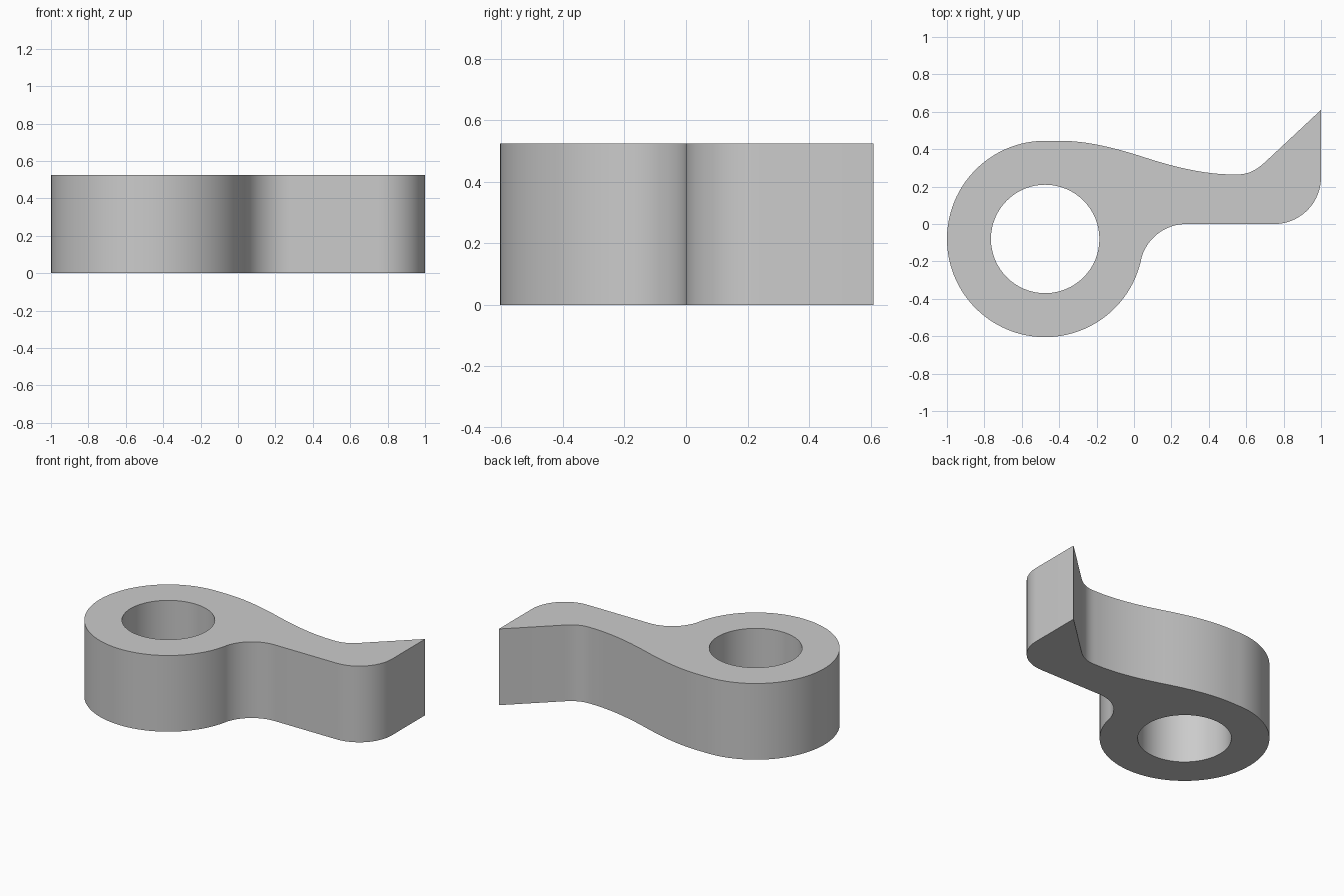
import bpy, bmesh
from math import sin, cos, radians, degrees, atan2
from mathutils import Vector
from mathutils.geometry import interpolate_bezier

cube = bpy.data.objects.get("Cube")
if cube:
    bpy.data.objects.remove(cube, do_unlink=True)

HEIGHT = 0.525
HUB = Vector((-0.475, -0.08))
HUB_R, BORE_R, FILLET_R = 0.525, 0.29, 0.25
FILLET = Vector((0.28, -0.25))


def arc(centre, radius, start, end, steps):
    angles = [radians(start + (end - start) * i / steps) for i in range(steps + 1)]
    return [centre + Vector((cos(a), sin(a))) * radius for a in angles]


def bezier(a, b, c, d):
    return [p.to_2d() for p in interpolate_bezier(*(Vector(p) for p in (a, b, c, d)), 17)]


# Outline: round hub, wavy upper edge, pointed tip, rounded corner, inner fillet
joint = FILLET - HUB
tangent = degrees(atan2(joint.y, joint.x))
outline = arc(HUB, HUB_R, tangent, -270, 72)
outline += bezier((-0.40, 0.445), (-0.25, 0.445), (-0.10, 0.407), (0.06, 0.355))
outline += bezier((0.06, 0.355), (0.22, 0.303), (0.38, 0.265), (0.53, 0.265))[1:]
outline += bezier((0.53, 0.265), (0.60, 0.262), (0.64, 0.277), (0.70, 0.33))[1:]
outline += [Vector((1, 0.61))]
outline += arc(Vector((0.75, 0.25)), FILLET_R, 0, -90, 20)
outline += arc(FILLET, FILLET_R, 90, 180 + tangent, 20)[:-1]
bore = arc(HUB, BORE_R, 0, 360, 64)[:-1]

# Extruded lever plate with the bore left open
curve = bpy.data.curves.new("lever_profile", "CURVE")
curve.dimensions = "2D"
curve.fill_mode = "BOTH"
curve.extrude = HEIGHT / 2
for loop in (outline, bore):
    spline = curve.splines.new("POLY")
    spline.points.add(len(loop) - 1)
    for point, co in zip(spline.points, loop):
        point.co = (co.x, co.y, 0, 1)
    spline.use_cyclic_u = True
lever = bpy.data.objects.new("lever", curve)
lever.location.z = HEIGHT / 2
bpy.context.collection.objects.link(lever)
bpy.ops.object.select_all(action="DESELECT")
lever.select_set(True)
bpy.context.view_layer.objects.active = lever
bpy.ops.object.convert(target="MESH")
lever = bpy.context.object
lever.name = "lever"

# Weld the caps to the walls
bm = bmesh.new()
bm.from_mesh(lever.data)
bmesh.ops.remove_doubles(bm, verts=bm.verts, dist=0.0005)
bmesh.ops.recalc_face_normals(bm, faces=bm.faces)
bm.to_mesh(lever.data)
bm.free()
bpy.ops.object.shade_smooth_by_angle(angle=radians(30))

# Plain grey finish
grey = bpy.data.materials.new("light grey")
grey.use_nodes = True
colour = (0.6, 0.6, 0.6, 1)
grey.diffuse_color = colour
grey.node_tree.nodes["Principled BSDF"].inputs["Base Color"].default_value = colour
lever.data.materials.clear()
lever.data.materials.append(grey)
